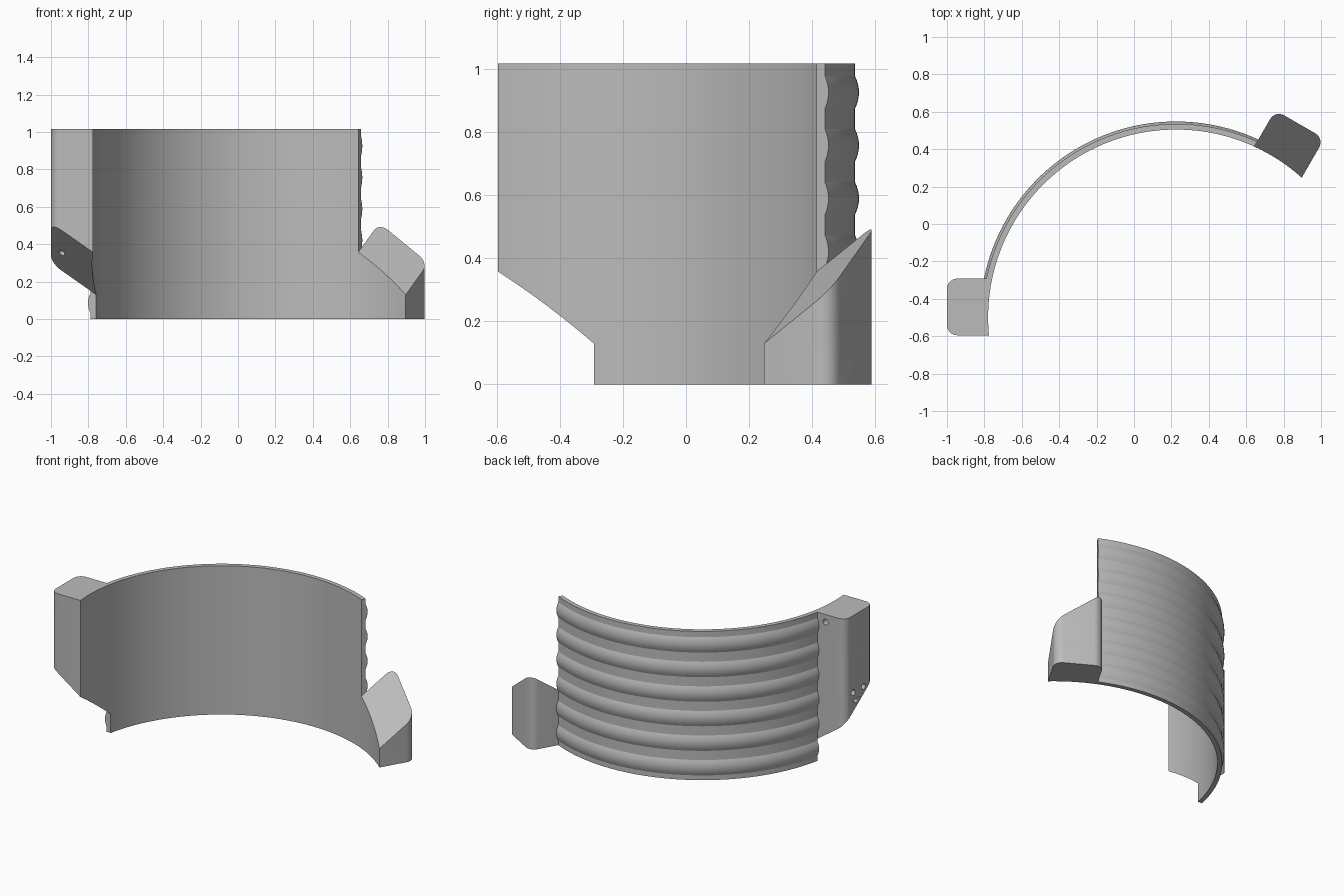
import bpy, bmesh, math
from mathutils import Matrix, Vector

if "Cube" in bpy.data.objects:
    bpy.data.objects.remove(bpy.data.objects["Cube"])

CX, CY = 0.225, -0.5            # axis of the curved wall
R_IN, R_FLAT, R_BLOCK = 1.005, 1.035, 1.225
T0, T1 = -0.095, 0.208          # width of a joint block along the wall
HEIGHT = 1.017
SLANT_POINT = Vector((R_IN, T0, 0.36))
SLANT = Vector((-0.7, 0.71, 1)).normalized()

grey = bpy.data.materials.new("grey plastic")
grey.use_nodes = True
colour = (0.5, 0.5, 0.5, 1)
grey.diffuse_color = colour
grey.node_tree.nodes["Principled BSDF"].inputs["Base Color"].default_value = colour


def frame(angle):
    """Axes: outward, clockwise along the wall, up."""
    c, s = math.cos(angle), math.sin(angle)
    return Matrix(((c, s, 0, CX), (s, -c, 0, CY), (0, 0, 1, 0), (0, 0, 0, 1)))


RIGHT, LEFT = frame(math.pi), frame(math.pi / 3)


def cap(bm):
    bmesh.ops.holes_fill(bm, edges=[e for e in bm.edges if e.is_boundary], sides=0)


def slice_off(bm, point, normal):
    """Keep the side the normal points to and close the cut."""
    bmesh.ops.bisect_plane(bm, geom=bm.verts[:] + bm.edges[:] + bm.faces[:],
                           plane_co=point, plane_no=normal, clear_inner=True)
    cap(bm)


def make(name, bm, matrix=Matrix()):
    bm.transform(matrix)
    bmesh.ops.recalc_face_normals(bm, faces=bm.faces[:])
    mesh = bpy.data.meshes.new(name)
    bm.to_mesh(mesh)
    bm.free()
    mesh.materials.append(grey)
    obj = bpy.data.objects.new(name, mesh)
    bpy.context.collection.objects.link(obj)
    return obj


def activate(obj):
    bpy.ops.object.select_all(action='DESELECT')
    obj.select_set(True)
    bpy.context.view_layer.objects.active = obj


def smooth(obj):
    activate(obj)
    bpy.ops.object.shade_smooth_by_angle(angle=math.radians(18))


def rod(centre, axis, radius, length):
    bm = bmesh.new()
    turn = Vector(axis).to_track_quat('Z', 'Y').to_matrix().to_4x4()
    bmesh.ops.create_cone(bm, cap_ends=True, segments=36, radius1=radius, radius2=radius,
                          depth=length, matrix=Matrix.Translation(centre) @ turn)
    return bm


def brick(centre, size, turn=0):
    bm = bmesh.new()
    bmesh.ops.create_cube(bm, size=1, matrix=Matrix.Translation(centre)
                          @ Matrix.Rotation(turn, 4, 'Z') @ Matrix.Diagonal((*size, 1)))
    return bm


def block(name, matrix, side, cutters):
    """Joint block with rounded outer corners, sliced by the slanted mating plane."""
    outline = []
    for i in range(13):
        t = T0 + (T1 - T0) * i / 12
        outline.append((math.sqrt(R_IN ** 2 - t * t), t))
    c = 0.055
    for t, start in ((T1 - c, 90), (T0 + c, 0)):
        for i in range(8):
            a = math.radians(start - 90 * i / 7)
            outline.append((R_BLOCK - c + c * math.cos(a), t + c * math.sin(a)))
    bm = bmesh.new()
    base = bm.faces.new([bm.verts.new((r, t, 0)) for r, t in outline])
    top = bmesh.ops.extrude_face_region(bm, geom=[base])["geom"]
    bmesh.ops.translate(bm, vec=(0, 0, HEIGHT),
                        verts=[v for v in top if isinstance(v, bmesh.types.BMVert)])
    slice_off(bm, SLANT_POINT, SLANT * side)
    obj = make(name, bm, matrix)
    for cutter_bm in cutters:
        cutter = make("cutter", cutter_bm, matrix)
        cutter.hide_render = True
        mod = obj.modifiers.new("cut", 'BOOLEAN')
        mod.operation, mod.solver, mod.object = 'DIFFERENCE', 'EXACT', cutter
        activate(obj)
        bpy.ops.object.modifier_apply(modifier=mod.name)
        bpy.data.objects.remove(cutter)
    smooth(obj)


# Ribbed wall: profile swept round the axis, trimmed at both joints
profile = [(R_IN, HEIGHT), (R_IN, 0), (R_FLAT, 0)]
for i in range(6):
    for k in range(-4, 5):
        u = k / 4
        profile.append((R_FLAT + 0.013 * (1 - u * u), 0.085 + 0.168 * i + 0.0525 * u))
profile.append((R_FLAT, HEIGHT))
bm = bmesh.new()
STEPS = 110
rings = []
for j in range(STEPS + 1):
    a = math.pi - math.radians(125) * j / STEPS
    rings.append([bm.verts.new((CX + r * math.cos(a), CY + r * math.sin(a), z))
                  for r, z in profile])
n = len(profile)
for a, b in zip(rings, rings[1:]):
    for k in range(n):
        bm.faces.new((a[k], a[(k + 1) % n], b[(k + 1) % n], b[k]))
cap(bm)
for matrix, t, sign in ((RIGHT, T1, 1), (LEFT, T0, -1)):
    slice_off(bm, matrix @ Vector((R_IN, t, 0)),
              matrix.to_3x3() @ Vector((0, sign, 0)))
smooth(make("ribbed_wall", bm))

# Holes shared by both joints: vertical pin bore and slanted screw hole
SCREW = Vector((1.167, 0.075, 0.353))
CHANNELS = (0.01, 0.12)


def shared_holes():
    return [rod((1.095, 0, 0.5), (0, 0, 1), 0.06, 1.4), rod(SCREW, SLANT, 0.018, 0.24)]


# Tall joint block, above the slanted plane
cuts = shared_holes()
cuts.append(brick((1.045, 0.128, HEIGHT), (0.18, 0.045, 0.154), 0.14))
cuts.append(rod((1.075, T1, 0.965), (0, 1, 0), 0.02, 0.12))
cuts.append(brick((R_BLOCK, 0.085, 0.425), (0.08, 0.06, 0.025)))
for t in CHANNELS:
    cuts.append(brick((1.185, t, HEIGHT), (0.035, 0.07, 0.2)))
    cuts.append(rod((R_BLOCK, t, 0.49), (1, 0, 0), 0.02, 0.1))
block("right_joint_block", RIGHT, 1, cuts)

# Short joint block, below the slanted plane
cuts = shared_holes()
cuts.append(rod(SCREW - SLANT * 0.21, SLANT, 0.036, 0.3))
for t in CHANNELS:
    cuts.append(brick((1.185, t, 0), (0.035, 0.07, 0.25)))
    cuts.append(rod((R_BLOCK, t, 0.145), (1, 0, 0), 0.02, 0.1))
block("left_joint_block", LEFT, -1, cuts)
